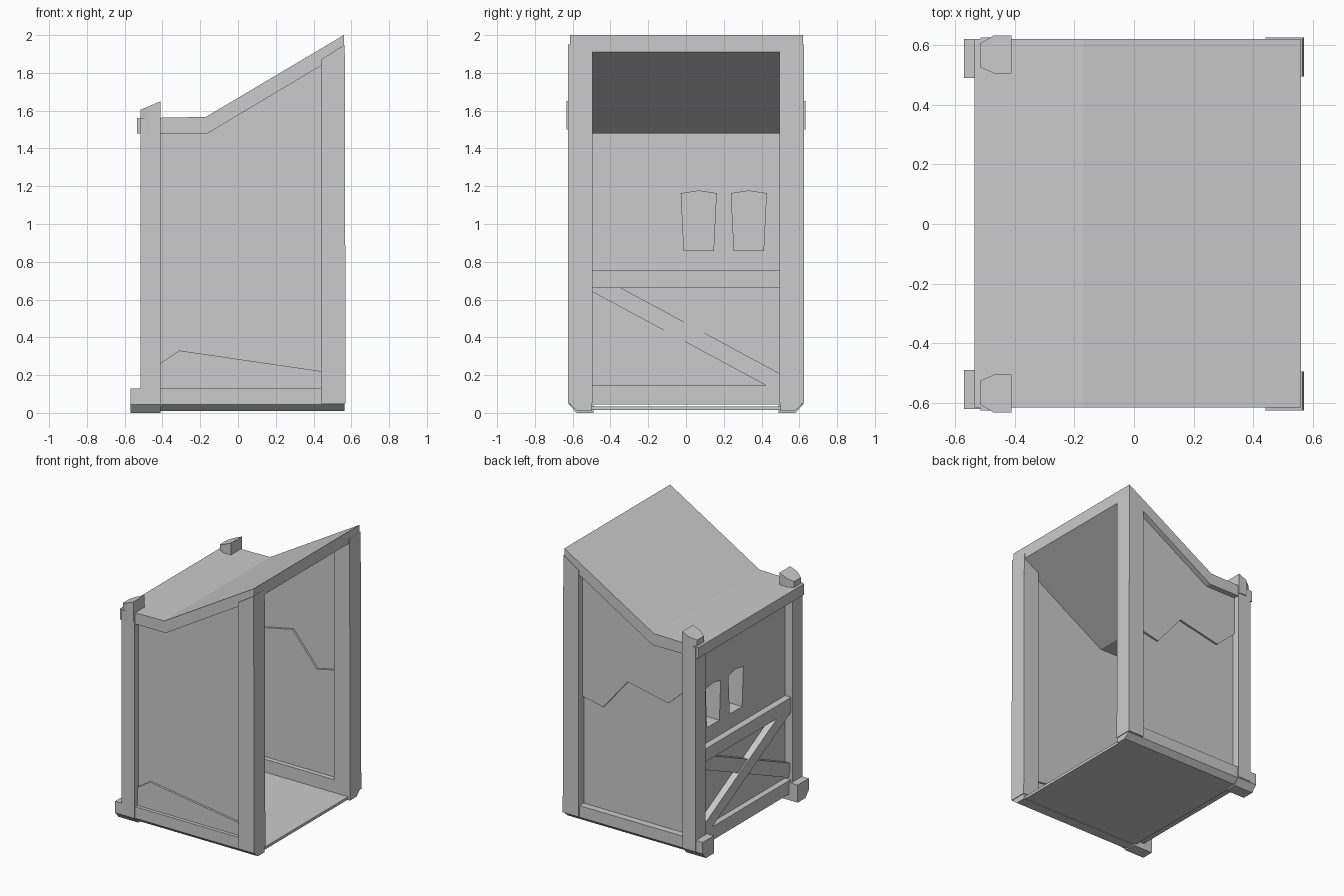
import bpy
import bmesh
from mathutils import Vector

old = bpy.data.objects.get("Cube")
if old:
    bpy.data.objects.remove(old, do_unlink=True)

grey = bpy.data.materials.new("plain_grey")
grey.use_nodes = True
grey.diffuse_color = (0.6, 0.6, 0.6, 1)
grey.node_tree.nodes["Principled BSDF"].inputs["Base Color"].default_value = (0.6, 0.6, 0.6, 1)


def prism(name, axis, outline, low, high):
    """Extrude a flat outline along an axis; outline uses the other two axes in order."""
    def place(point, depth):
        co = list(point)
        co.insert("xyz".index(axis), depth)
        return Vector(co)

    bm = bmesh.new()
    a = [bm.verts.new(place(p, low)) for p in outline]
    b = [bm.verts.new(place(p, high)) for p in outline]
    bm.faces.new(a)
    bm.faces.new(b)
    for i in range(len(a)):
        j = (i + 1) % len(a)
        bm.faces.new((a[i], a[j], b[j], b[i]))
    bmesh.ops.recalc_face_normals(bm, faces=bm.faces)
    mesh = bpy.data.meshes.new(name)
    bm.to_mesh(mesh)
    bm.free()
    mesh.materials.append(grey)
    obj = bpy.data.objects.new(name, mesh)
    bpy.context.collection.objects.link(obj)
    return obj


def box(name, x, y, z):
    return prism(name, "x", [(y[0], z[0]), (y[1], z[0]), (y[1], z[1]), (y[0], z[1])], *x)


def cut(obj, cutter):
    mod = obj.modifiers.new("opening", "BOOLEAN")
    mod.operation = "DIFFERENCE"
    mod.solver = "EXACT"
    mod.object = cutter


# Bent slab roof
under = [(-0.535, 1.48), (-0.16, 1.48), (0.56, 1.91)]
prism("roof", "y", under + [(0.56, 2.0), (-0.17, 1.567), (-0.535, 1.56)], -0.615, 0.62)

# Floor
box("floor", (-0.43, 0.55), (-0.52, 0.52), (0.015, 0.035))

# Corner posts, feet and bottom rails on both sides
for side, s in (("front", -1), ("back", 1)):
    def span(a, b):
        return sorted((s * a, s * b))

    prism(side + "_tall_post", "y",
          [(0.44, 0.05), (0.57, 0.05), (0.565, 1.95), (0.44, 1.87)], *span(0.495, 0.625))
    box(side + "_short_post", (-0.515, -0.41), span(0.505, 0.625), (0.05, 1.56))

    # Slanted six-sided post cap
    cap = prism(side + "_post_cap", "z",
                [(-0.515, s * 0.605), (-0.47, s * 0.632), (-0.41, s * 0.632),
                 (-0.41, s * 0.505), (-0.47, s * 0.505), (-0.515, s * 0.525)], 1.5, 1.6)
    for v in cap.data.vertices:
        if v.co.z > 1.55:
            v.co.z = 1.605 + (v.co.x + 0.515) * 0.43

    # Rail profile with a chamfered lower outer edge
    profile = [(s * 0.5, 0.01), (s * 0.575, 0.01), (s * 0.615, 0.045),
               (s * 0.615, 0.13), (s * 0.5, 0.13)]
    prism(side + "_bottom_rail", "x", profile, -0.42, 0.565)
    foot = [(s * 0.49, 0.0), (s * 0.58, 0.0), (s * 0.62, 0.045),
            (s * 0.62, 0.13), (s * 0.49, 0.13)]
    prism(side + "_foot", "x", foot, -0.57, -0.41)

# Side walls, each cracked into two slightly shifted panels
cracks = {
    "front": [(-0.46, 0.23), (-0.31, 0.33), (0.48, 0.215)],
    "back": [(-0.46, 1.24), (-0.405, 1.19), (-0.26, 1.06), (0.07, 1.13),
             (0.27, 0.89), (0.41, 0.92), (0.48, 0.93)],
}
for side, crack in cracks.items():
    lower_y, upper_y = (-0.575, -0.56) if side == "front" else (0.55, 0.565)
    prism(side + "_lower_panel", "y",
          [(-0.46, 0.08)] + crack + [(0.48, 0.08)], lower_y - 0.015, lower_y + 0.015)
    prism(side + "_upper_panel", "y",
          crack + [(0.48, 1.88), (-0.16, 1.5), (-0.46, 1.5)], upper_y - 0.015, upper_y + 0.015)

# End wall with rails
end_wall = box("end_wall", (-0.455, -0.425), (-0.56, 0.56), (0.06, 1.51))
box("end_middle_rail", (-0.505, -0.4), (-0.52, 0.52), (0.66, 0.755))
box("end_bottom_rail", (-0.5, -0.41), (-0.52, 0.52), (0.045, 0.145))

# Crossed braces
for name, start, end, half, depth in (
        ("falling_brace", (-0.51, 0.70), (0.51, 0.15), 0.045, (-0.505, -0.415)),
        ("rising_brace", (-0.51, 0.21), (0.51, 0.66), 0.05, (-0.495, -0.42))):
    a, b = Vector(start), Vector(end)
    n = (b - a).orthogonal().normalized() * half
    prism(name, "x", [a + n, b + n, b - n, a - n], *depth)

# Two deep window niches in the end wall
for number, (left, right) in enumerate(((-0.02, 0.155), (0.245, 0.42)), 1):
    def window(grow):
        mid = (left + right) / 2
        return [(left + 0.015 - grow, 0.865 - grow), (right - 0.015 + grow, 0.865 - grow),
                (right + grow, 1.155 + grow), (mid, 1.17 + grow), (left - grow, 1.155 + grow)]

    cutter = prism(f"window_cutter_{number}", "x", window(0), -0.6, -0.31)
    cutter.hide_render = True
    cutter.hide_viewport = True
    niche = prism(f"window_niche_{number}", "x", window(0.008), -0.43, -0.30)
    cut(niche, cutter)
    cut(end_wall, cutter)
